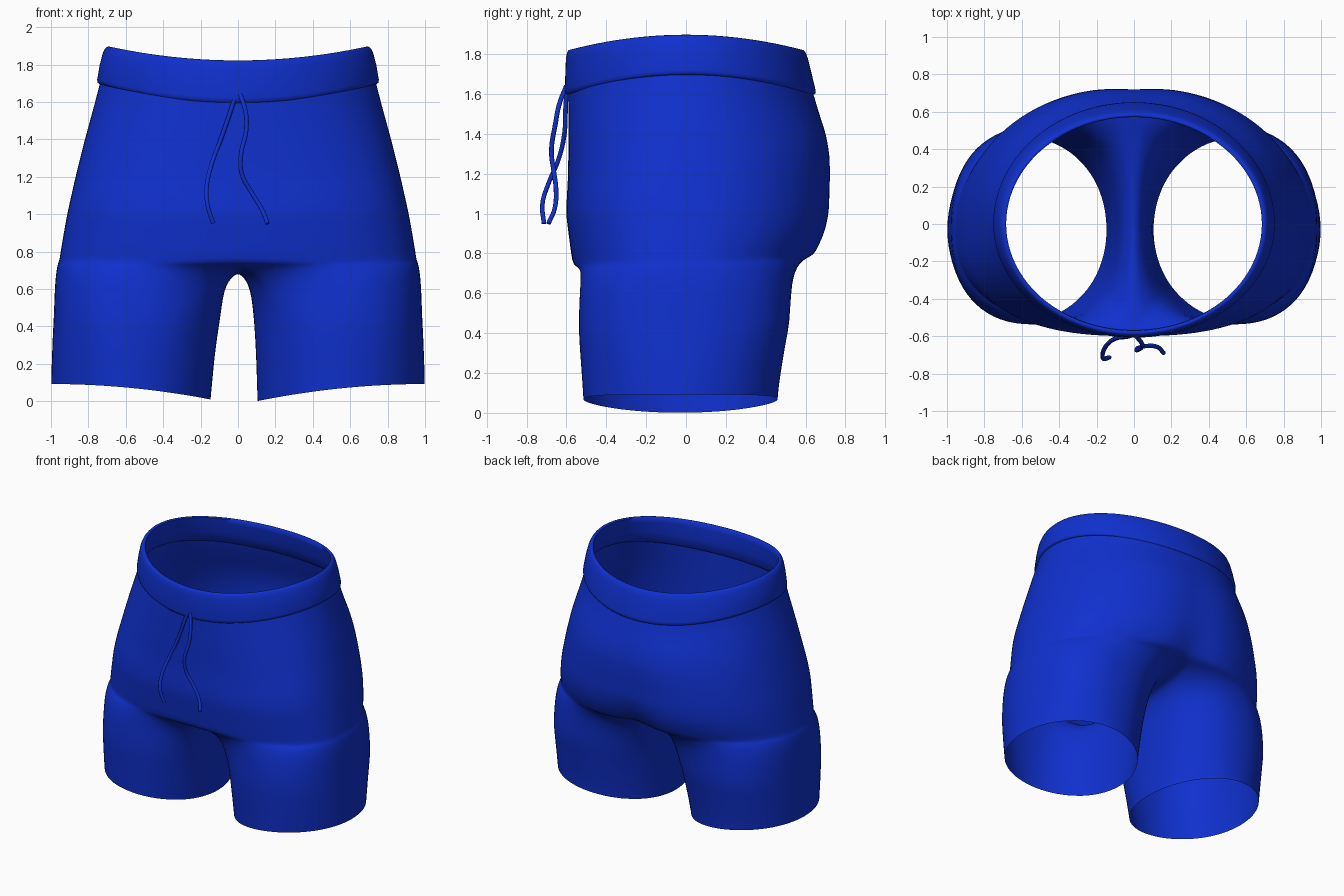
import bpy, bmesh, math
from mathutils import Vector

if "Cube" in bpy.data.objects:
    bpy.data.objects.remove(bpy.data.objects["Cube"])

blue = bpy.data.materials.new("royal_blue")
blue.diffuse_color = (0.005, 0.03, 0.62, 1)
blue.use_nodes = True
blue.node_tree.nodes["Principled BSDF"].inputs["Base Color"].default_value = blue.diffuse_color


def lookup(table, z):
    """Linear interpolation in rows of (height, value), lowest first."""
    if z <= table[0][0]:
        return table[0][1]
    for (z0, a), (z1, b) in zip(table, table[1:]):
        if z <= z1:
            return a + (b - a) * (z - z0) / (z1 - z0)
    return table[-1][1]


def power(v, e):
    return math.copysign(abs(v) ** e, v)


# Silhouette by height: half width, front depth, back depth
WIDTH = [(0, 1.0), (.1, 1.0), (.4, .99), (.6, .975), (.8, .95), (1, .915), (1.2, .87),
         (1.4, .82), (1.6, .765), (1.72, .735)]
FRONT = [(0, -.515), (.1, -.52), (.4, -.54), (.68, -.545), (.74, -.567), (.8, -.577),
         (1, -.603), (1.2, -.592), (1.6, -.59)]
BACK = [(0, .46), (.1, .465), (.2, .48), (.4, .51), (.6, .56), (.7, .60), (.8, .67), (.9, .715),
        (1, .733), (1.2, .737), (1.3, .733), (1.4, .713), (1.5, .675), (1.6, .64), (1.72, .62)]
# Inner leg edge by height for each side
INNER = {1: [(0, .105), (.3, .095), (.5, .08)], -1: [(0, .15), (.3, .12), (.5, .085)]}
OUT, INN = 28, 12          # segments on the outer arc and along the crotch seam


def torso_point(t, v):
    """t runs front centre to back centre, v runs waist to crotch."""
    a = math.radians(-90 + 180 * t)
    c, s = max(math.cos(a), 0), math.sin(a)
    top = 1.60 + .12 * c * c
    low = .74 + .06 * t * t
    z = top + (low - top) * v
    k = min(max((1.7 - z) / .6, 0), 1)
    p = 2 + k * (.5 if s < 0 else .2)
    yc = -.03 * k
    depth = yc - lookup(FRONT, z) if s < 0 else lookup(BACK, z) - yc
    x = lookup(WIDTH, z) * c ** (2 / p) if c > 1e-5 else 0
    y = yc + depth * power(s, 2 / p)
    if s > 0:   # soft cleft deepening towards the seat seam
        y -= lookup([(.8, .07), (1, .025), (1.4, .012), (1.6, 0)], z) * math.exp(-(x / .13) ** 2)
    return Vector((x, y, z))


def seam_point(q):
    """q runs back to front along the crotch seam."""
    b, f = torso_point(1, 1), torso_point(0, 1)
    h = .5 + .5 * math.cos(math.pi * q)          # 1 at the back, 0 at the front
    y = f.y + (b.y - f.y) * h
    z = .68 + ((f.z - .68) * (1 - h / .4) ** 2 if h < .4 else (b.z - .68) * ((h - .4) / .6) ** 2)
    return Vector((0, y, z))


def leg_point(i, z, side):
    if i <= OUT:
        a = math.radians(-140 + 280 * i / OUT)
    else:
        a = math.radians(140 + 80 * (i - OUT) / INN)
    x0, x1 = lookup(INNER[side], z), lookup(WIDTH, z)
    e = 2 / (2.0 + .3 * min(max(z, 0) / .45, 1))
    yc = -.03
    s = math.sin(a)
    depth = yc - lookup(FRONT, z) if s < 0 else lookup(BACK, z) - yc
    x = (x0 + x1) / 2 + (x1 - x0) / 2 * power(math.cos(a), e)
    return Vector((x, yc + depth * power(s, e), z))


def finish(ob, angle=40):
    ob.data.materials.clear()
    ob.data.materials.append(blue)
    bpy.ops.object.select_all(action='DESELECT')
    ob.select_set(True)
    bpy.context.view_layer.objects.active = ob
    bpy.ops.object.shade_smooth_by_angle(angle=math.radians(angle))


def mesh_object(name, bm):
    bmesh.ops.remove_doubles(bm, verts=bm.verts, dist=.0005)
    bmesh.ops.recalc_face_normals(bm, faces=bm.faces)
    me = bpy.data.meshes.new(name)
    bm.to_mesh(me)
    bm.free()
    ob = bpy.data.objects.new(name, me)
    bpy.context.collection.objects.link(ob)
    return ob


def skin(bm, rows, side, closed):
    """Bridge consecutive rows of points with quads."""
    grid = [[bm.verts.new((p.x * side, p.y, p.z)) for p in row] for row in rows]
    n = len(rows[0])
    for r0, r1 in zip(grid, grid[1:]):
        for i in range(n if closed else n - 1):
            j = (i + 1) % n
            bm.faces.new((r0[i], r0[j], r1[j], r1[i]))


# Shorts body: two torso halves and two legs welded along the seams
bm = bmesh.new()
for side in (1, -1):
    skin(bm, [[torso_point(i / OUT, v / 18) for i in range(OUT + 1)] for v in range(19)], side, False)
    ring = [torso_point(i / OUT, 1) for i in range(OUT + 1)]
    ring += [seam_point(i / INN) for i in range(1, INN)]
    n = len(ring)
    rows = [ring]
    # Crotch blend from the split ring into a round leg
    for w, u in ((.2, .04), (.38, .1), (.65, .26), (.85, .52), (1, 1)):
        row = []
        for i, p in enumerate(ring):
            q = leg_point(i, .45, side)
            row.append(Vector((p.x + (q.x - p.x) * w, p.y + (q.y - p.y) * w, p.z + (.45 - p.z) * u)))
        rows.append(row)
    # Straight leg down to the slanted hem
    for u in (.25, .5, .75, .95, 1):
        row = []
        for i in range(n):
            p = leg_point(i, .45 * (1 - u) + .04 * u, side)
            k = min(max((p.x - .1) / .9, 0), 1)
            p.z = .45 * (1 - u) + .092 * (1 - (1 - k) ** 2) * u
            row.append(p)
        rows.append(row)
    skin(bm, rows, side, True)
body = mesh_object("shorts_body", bm)
sub = body.modifiers.new("smooth", 'SUBSURF')
sub.levels = sub.render_levels = 1
finish(body, 80)

# Waistband: rounded strip swept around the waist, dipping front and back
PROFILE = [(.06, -.03), (0, -.018), (-.02, -.006), (.02, .004), (.1, .006), (.5, .004), (.8, .002),
           (.93, -.003), (.985, -.01), (1, -.02), (.97, -.03), (.8, -.034), (.4, -.034)]
bm = bmesh.new()
rows = []
for i in range(97):
    a = 2 * math.pi * i / 96
    c, s = math.cos(a), math.sin(a)
    row = []
    for h, off in PROFILE:
        z0, z1 = 1.60 + .10 * c * c, 1.822 + .075 * c * c
        rx = .748 - .036 * max(h, 0) ** 1.5 + off
        ry = (.648 - .048 * h if s > 0 else .602 - .002 * h) + off
        row.append(Vector((rx * c, ry * s, z0 + (z1 - z0) * h)))
    rows.append(row)
skin(bm, rows, 1, True)
finish(mesh_object("waistband", bm), 60)

# Drawstrings hanging from the front of the waistband
STRINGS = {
    "drawstring_right": [(.012, -.60, 1.64), (.04, -.635, 1.55), (.044, -.655, 1.45), (.015, -.675, 1.31),
                         (.022, -.663, 1.21), (.07, -.652, 1.12), (.13, -.66, 1.02), (.158, -.69, .95)],
    "drawstring_left": [(-.012, -.595, 1.64), (-.04, -.603, 1.55), (-.092, -.61, 1.4), (-.14, -.64, 1.27),
                        (-.167, -.69, 1.15), (-.163, -.72, 1.05), (-.132, -.713, .95)],
}
for name, pts in STRINGS.items():
    cu = bpy.data.curves.new(name, 'CURVE')
    cu.dimensions = '3D'
    cu.bevel_depth = .012
    cu.bevel_resolution = 2
    cu.resolution_u = 6
    cu.use_fill_caps = True
    sp = cu.splines.new('BEZIER')
    sp.bezier_points.add(len(pts) - 1)
    for bp, co in zip(sp.bezier_points, pts):
        bp.co = co
        bp.handle_left_type = bp.handle_right_type = 'AUTO'
    ob = bpy.data.objects.new(name, cu)
    bpy.context.collection.objects.link(ob)
    bpy.ops.object.select_all(action='DESELECT')
    ob.select_set(True)
    bpy.context.view_layer.objects.active = ob
    bpy.ops.object.convert(target='MESH')
    finish(bpy.context.view_layer.objects.active, 60)
